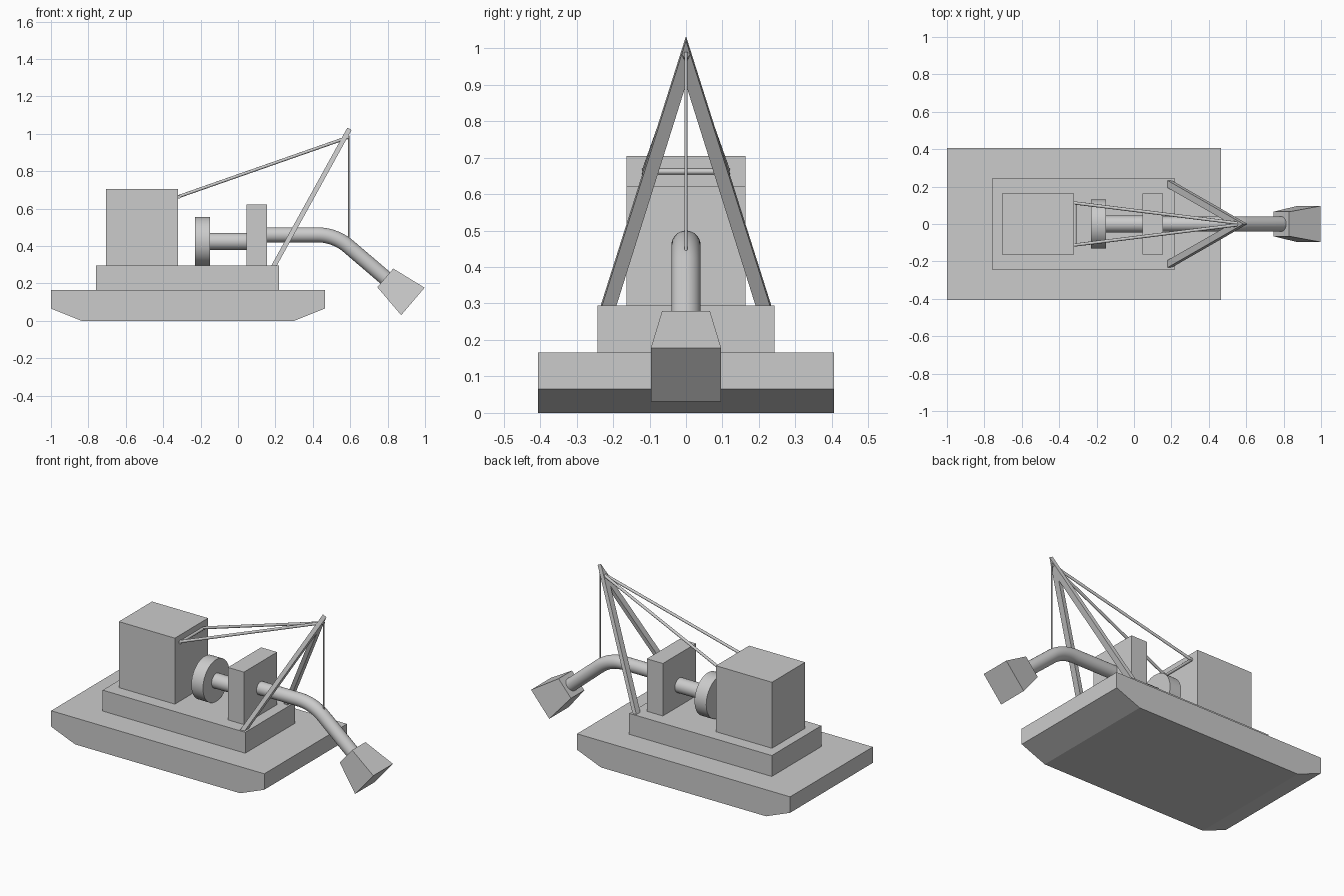
import bpy, bmesh
from math import radians, sin, cos, tan, pi
from mathutils import Vector

if "Cube" in bpy.data.objects:
    bpy.data.objects.remove(bpy.data.objects["Cube"])


def finish(name, bm, smooth=False):
    bmesh.ops.recalc_face_normals(bm, faces=bm.faces[:])
    me = bpy.data.meshes.new(name)
    bm.to_mesh(me)
    bm.free()
    ob = bpy.data.objects.new(name, me)
    bpy.context.collection.objects.link(ob)
    if smooth:
        bpy.ops.object.select_all(action='DESELECT')
        ob.select_set(True)
        bpy.context.view_layer.objects.active = ob
        bpy.ops.object.shade_smooth_by_angle(angle=radians(35))
    return ob


def loft(name, rings, smooth=False):
    """Skin a list of equal-length point rings and cap both ends."""
    bm = bmesh.new()
    loops = [[bm.verts.new(p) for p in r] for r in rings]
    n = len(loops[0])
    for a, b in zip(loops, loops[1:]):
        for i in range(n):
            j = (i + 1) % n
            bm.faces.new((a[i], a[j], b[j], b[i]))
    bm.faces.new(loops[0])
    bm.faces.new(loops[-1])
    return finish(name, bm, smooth)


def box(name, x0, x1, hy, z0, z1):
    return loft(name, [[(x0, -hy, z), (x1, -hy, z), (x1, hy, z), (x0, hy, z)] for z in (z0, z1)])


def tube(name, path, r, sides):
    """Round tube along a path, with mitred joints."""
    path = [Vector(p) for p in path]
    rings = []
    for i, p in enumerate(path):
        t = (path[min(i + 1, len(path) - 1)] - path[max(i - 1, 0)]).normalized()
        u = t.cross(Vector((0, 1, 0)) if abs(t.y) < 0.9 else Vector((0, 0, 1))).normalized()
        v = t.cross(u)
        rings.append([p + r * (cos(a) * u + sin(a) * v)
                      for a in (2 * pi * k / sides for k in range(sides))])
    return loft(name, rings, True)


# Pontoon hull with raked ends, and stacked boxes
hull = [(-1, .165), (-1, .066), (-.835, 0), (.30, 0), (.465, .066), (.465, .165)]
loft("hull", [[(x, y, z) for x, z in hull] for y in (-.406, .406)])
box("deck", -.76, .22, .243, .165, .295)
box("cabin", -.705, -.32, .163, .295, .705)
box("pump_housing", .045, .155, .163, .295, .621)

# Drive shaft and flywheel
tube("flywheel", [(-.23, 0, .425), (-.15, 0, .425)], .13, 48)
tube("drive_shaft", [(-.15, 0, .425), (.045, 0, .425)], .045, 32)

# Suction pipe: straight, bend, then sloping down
slope = radians(40.5)
tip = Vector((.7875, 0, .23))
d = Vector((cos(slope), 0, -sin(slope)))
corner_x = tip.x - (.46 - tip.z) / tan(slope)
tang = .095
R = tang / tan(slope / 2)
path = [(.155, 0, .46)]
for k in range(13):
    a = slope * k / 12
    path.append((corner_x - tang + R * sin(a), 0, .46 - R * (1 - cos(a))))
path.append(tip)
tube("suction_pipe", path, .04, 32)

# Flared suction head
up = Vector((sin(slope), 0, cos(slope)))
side = Vector((0, 1, 0))
loft("suction_head", [[tip + d * s + up * h * a + side * h * b
                       for a, b in ((-1, -1), (1, -1), (1, 1), (-1, 1))]
                      for s, h in ((0, .0655), (.194, .0965))])

# Leaning A-frame: outline in a tilted plane, given thickness
foot, apex = Vector((.1925, 0, .295)), Vector((.596, 0, 1.027))
lean = apex - foot
nrm = Vector((lean.z, 0, -lean.x)).normalized() * .0128
outline = [(.2365, -.02), (0, 1), (-.2365, -.02), (-.197, -.02), (0, .835), (.197, -.02)]
bm = bmesh.new()
half = [[bm.verts.new(foot + lean * s + side * y + nrm * k) for y, s in outline] for k in (-1, 1)]
for q in half:
    bm.faces.new((q[0], q[1], q[4], q[5]))
    bm.faces.new((q[1], q[2], q[3], q[4]))
for i in range(6):
    j = (i + 1) % 6
    bm.faces.new((half[0][i], half[0][j], half[1][j], half[1][i]))
finish("a_frame", bm)

# Back stays with crossbar on the cabin, and hoist cable
for label, s in (("left", 1), ("right", -1)):
    tube(label + "_stay", [(-.322, s * .113, .663), (.59, 0, .982)], .0085, 12)
tube("stay_crossbar", [(-.316, -.12, .662), (-.316, .12, .662)], .0085, 12)
tube("hoist_cable", [(.591, 0, .99), (.591, 0, .43)], .0042, 12)
